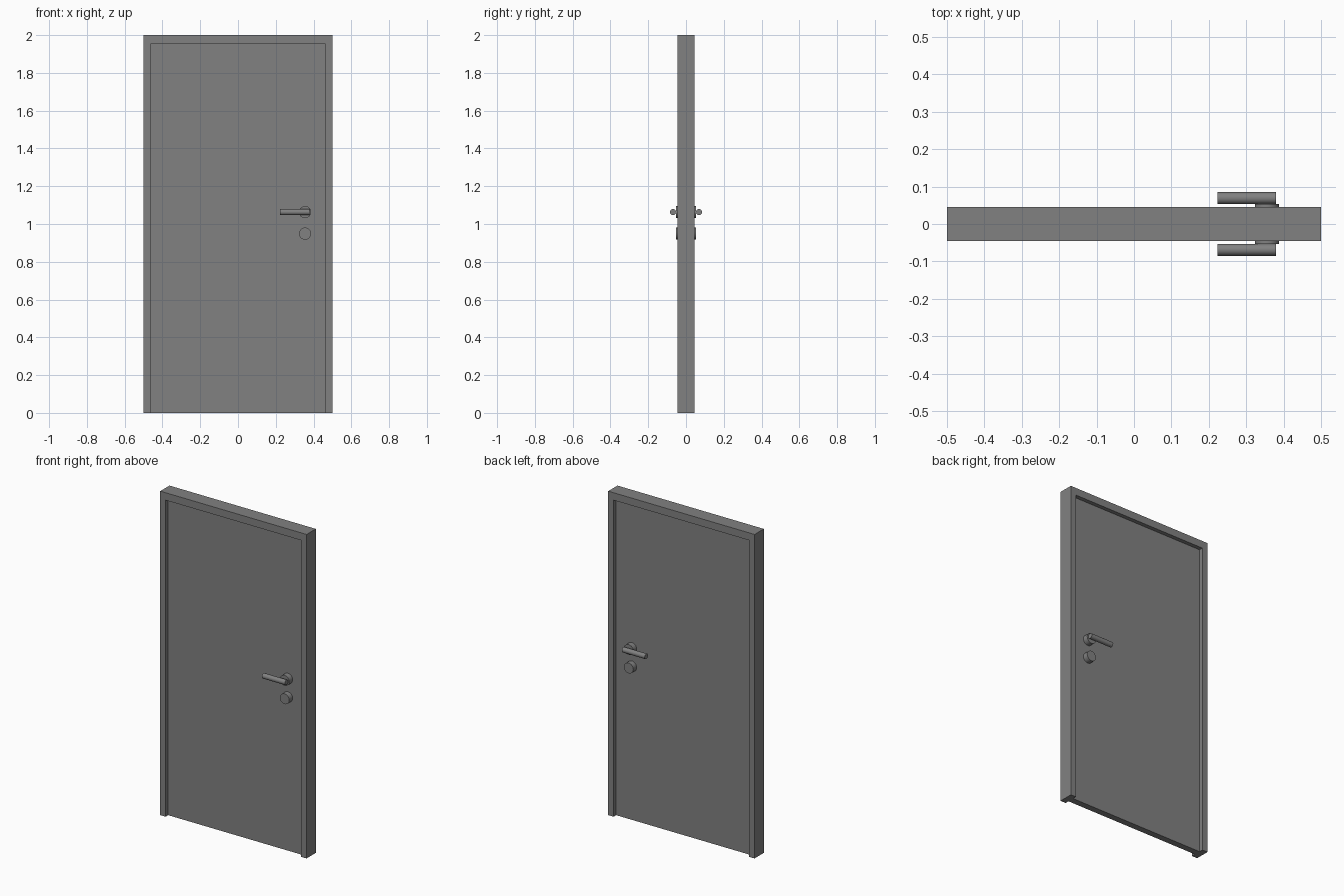
import bpy
import math
from mathutils import Matrix

if "Cube" in bpy.data.objects:
    bpy.data.objects.remove(bpy.data.objects["Cube"], do_unlink=True)

# Single grey finish
GREY = (0.22, 0.22, 0.22, 1.0)
grey = bpy.data.materials.new("plain_grey")
grey.use_nodes = True
grey.diffuse_color = GREY
grey.node_tree.nodes["Principled BSDF"].inputs["Base Color"].default_value = GREY


def finish(obj, name):
    obj.name = name
    obj.data.name = name
    obj.data.materials.append(grey)
    return obj


def extrude_profile(name, outline, depth):
    """Solid made from an (x, z) outline, centred on y = 0."""
    n = len(outline)
    verts = [(x, y, z) for y in (-depth / 2, depth / 2) for x, z in outline]
    faces = [tuple(range(n)), tuple(reversed(range(n, 2 * n)))]
    faces += [(i, i + n, (i + 1) % n + n, (i + 1) % n) for i in range(n)]
    mesh = bpy.data.meshes.new(name)
    mesh.from_pydata(verts, [], faces)
    obj = bpy.data.objects.new(name, mesh)
    bpy.context.collection.objects.link(obj)
    return finish(obj, name)


def cylinder(name, center, radius, length, axis):
    bpy.ops.mesh.primitive_cylinder_add(vertices=32, radius=radius, depth=length)
    obj = bpy.context.object
    turn = Matrix.Rotation(math.pi / 2, 4, "Y" if axis == "x" else "X")
    obj.data.transform(Matrix.Translation(center) @ turn)
    bpy.ops.object.shade_smooth_by_angle(angle=math.radians(35))
    return finish(obj, name)


WIDTH, HEIGHT, DEPTH = 1.0, 2.0, 0.09
OPEN_X, OPEN_Z = 0.463, 1.954
LEAF = 0.04

# Three-sided frame, open at the floor
half = WIDTH / 2
extrude_profile("door_frame", [
    (-half, 0), (-OPEN_X, 0), (-OPEN_X, OPEN_Z), (OPEN_X, OPEN_Z),
    (OPEN_X, 0), (half, 0), (half, HEIGHT), (-half, HEIGHT)], DEPTH)

# Door leaf, recessed equally on both sides
extrude_profile("door_leaf", [
    (-OPEN_X, 0), (OPEN_X, 0), (OPEN_X, OPEN_Z), (-OPEN_X, OPEN_Z)], LEAF)

# Lever and round plates on both faces
PLATE_X, LEVER_Z, LOCK_Z = 0.355, 1.063, 0.949
PLATE_OUT = 0.053
for side, sign in (("front", -1), ("back", 1)):
    plate_y = sign * (LEAF / 2 + PLATE_OUT) / 2
    thick = PLATE_OUT - LEAF / 2
    cylinder(side + "_handle_plate", (PLATE_X, plate_y, LEVER_Z), 0.032, thick, "y")
    cylinder(side + "_lock_plate", (PLATE_X, plate_y, LOCK_Z), 0.032, thick, "y")
    cylinder(side + "_lever", (0.301, sign * 0.069, LEVER_Z), 0.016, 0.156, "x")
